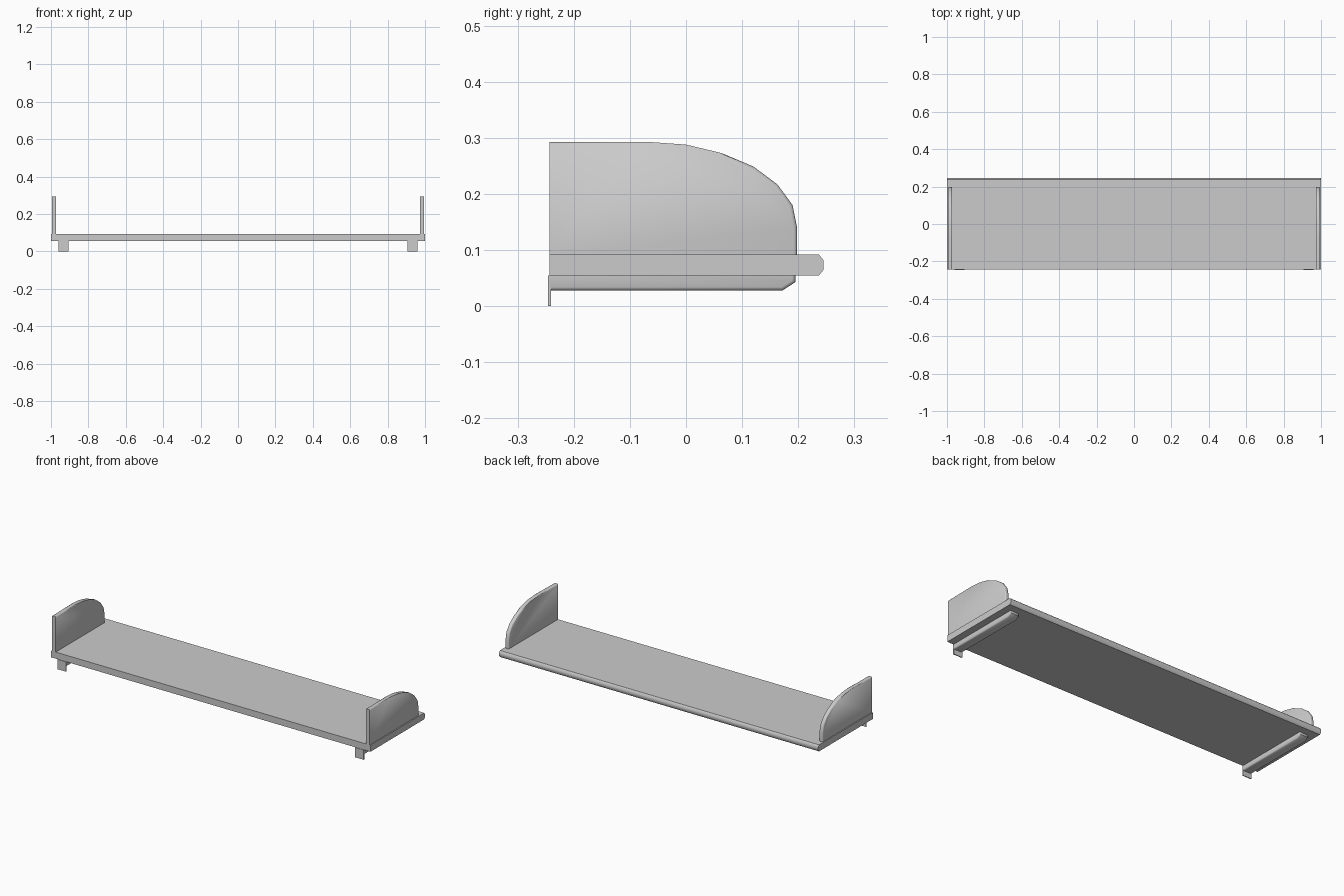
import bpy, bmesh
from math import radians

if "Cube" in bpy.data.objects:
    bpy.data.objects.remove(bpy.data.objects["Cube"])


def extrude_profile(name, profile, x0, x1, bevel=0.0, keep=None, mirror=False):
    """Extrude a (y, z) outline along x; optionally round its rim edges."""
    bm = bmesh.new()
    a = [bm.verts.new((x0, y, z)) for y, z in profile]
    b = [bm.verts.new((x1, y, z)) for y, z in profile]
    n = len(profile)
    bm.faces.new(a)
    bm.faces.new(b[::-1])
    for i in range(n):
        j = (i + 1) % n
        bm.faces.new((a[j], a[i], b[i], b[j]))
    if bevel:
        rim = [e for e in bm.edges
               if abs(e.verts[0].co.x - e.verts[1].co.x) < 1e-6
               and keep((e.verts[0].co + e.verts[1].co) / 2)]
        bmesh.ops.bevel(bm, geom=rim, offset=bevel, segments=2,
                        profile=0.5, affect='EDGES')
    bmesh.ops.recalc_face_normals(bm, faces=bm.faces)
    me = bpy.data.meshes.new(name)
    bm.to_mesh(me)
    bm.free()
    ob = bpy.data.objects.new(name, me)
    bpy.context.collection.objects.link(ob)
    if mirror:
        ob.modifiers.new("mirror", 'MIRROR').use_axis[0] = True
    bpy.ops.object.select_all(action='DESELECT')
    ob.select_set(True)
    bpy.context.view_layer.objects.active = ob
    bpy.ops.object.shade_smooth_by_angle(angle=radians(50))
    return ob


FRONT, TOP, UNDER = -0.243, 0.092, 0.055

# Shelf board with a rounded back edge
extrude_profile("shelf_board", [
    (FRONT, UNDER), (0.237, UNDER), (0.245, 0.065),
    (0.245, 0.082), (0.237, TOP), (FRONT, TOP)], -1, 1)

# Upright end panels with a curved rear corner
extrude_profile("end_panel", [
    (FRONT, TOP), (0.198, TOP), (0.198, 0.14), (0.19, 0.18), (0.163, 0.217),
    (0.12, 0.249), (0.063, 0.273), (0.0, 0.288), (-0.07, 0.293),
    (FRONT, 0.293)], 0.972, 0.995, 0.006,
    lambda c: c.z > TOP + 0.01 and c.y > FRONT + 0.01, mirror=True)

# Support rails under the board
extrude_profile("support_rail", [
    (FRONT, UNDER), (FRONT, 0.028), (0.172, 0.028), (0.195, 0.043),
    (0.195, UNDER)], 0.905, 0.96, 0.006,
    lambda c: c.z < UNDER - 0.005 and c.y > FRONT + 0.01, mirror=True)

# Thin hanging tabs at the front of the rails
extrude_profile("front_tab", [
    (-0.246, 0.0), (-0.241, 0.0), (-0.241, UNDER), (-0.246, UNDER)],
    0.905, 0.96, mirror=True)
